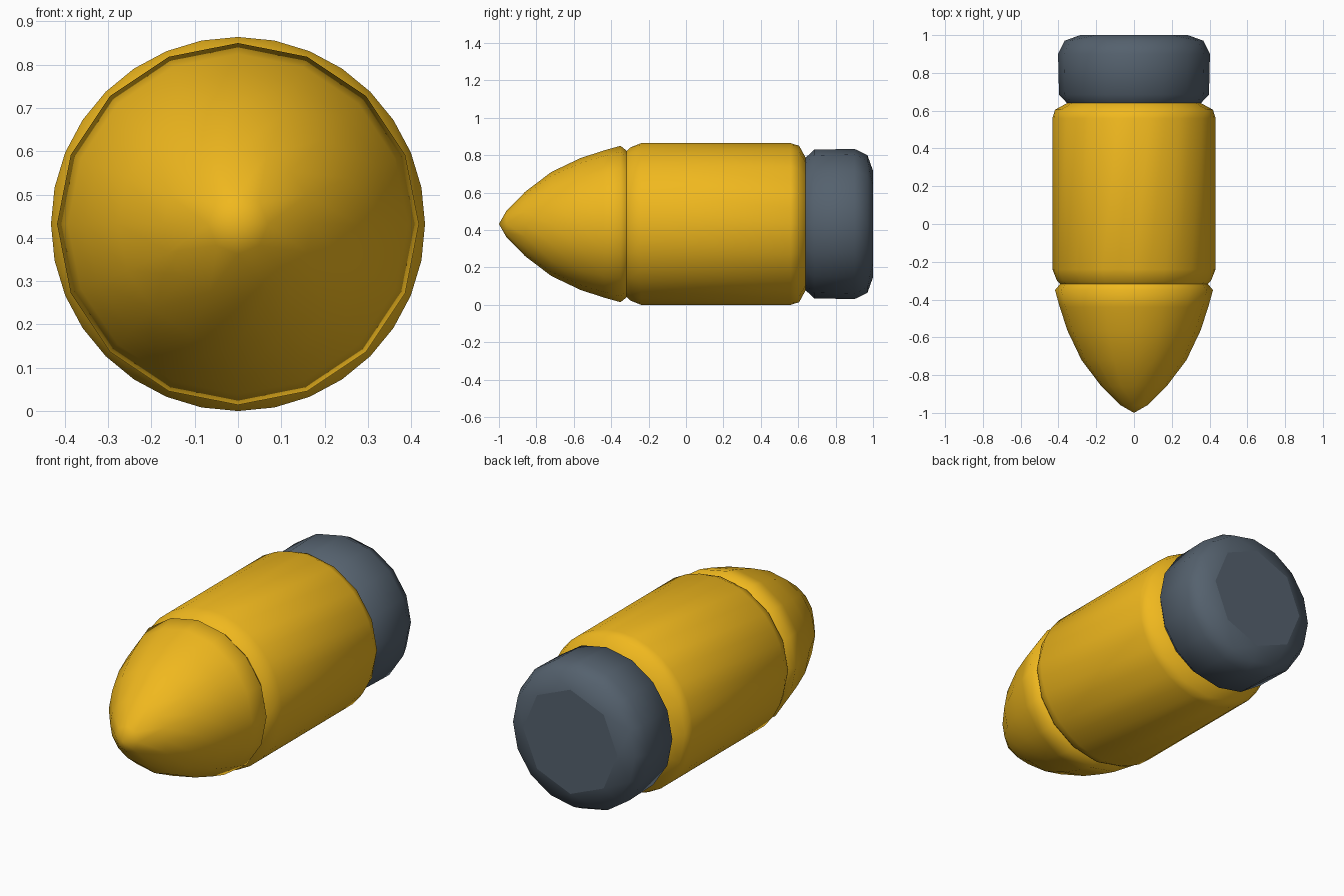
import bpy, bmesh, math

if "Cube" in bpy.data.objects:
    bpy.data.objects.remove(bpy.data.objects["Cube"])

AXIS_Z = 0.432


def material(name, rgb):
    m = bpy.data.materials.new(name)
    m.diffuse_color = (*rgb, 1)
    m.use_nodes = True
    m.node_tree.nodes["Principled BSDF"].inputs["Base Color"].default_value = m.diffuse_color
    return m


def lathe(name, rings, mat, tip=None):
    """Revolve (y, radius, sides) rings about the long axis; sides may halve or double between rings."""
    bm = bmesh.new()

    def ring(y, r, n):
        return [bm.verts.new((r * math.sin(2 * math.pi * i / n), y,
                              AXIS_Z + r * math.cos(2 * math.pi * i / n))) for i in range(n)]

    loops = [ring(*r) for r in rings]
    for a, b in zip(loops, loops[1:]):
        if len(a) < len(b):
            a, b = b, a
        n, m = len(b), len(a)
        for i in range(n):
            j = (i + 1) % n
            if m == n:
                bm.faces.new((a[i], a[j], b[j], b[i]))
            else:
                p, q, s = a[2 * i], a[2 * i + 1], a[(2 * i + 2) % m]
                bm.faces.new((p, q, b[i]))
                bm.faces.new((q, b[j], b[i]))
                bm.faces.new((q, s, b[j]))
    first = loops[0]
    if tip is not None:
        t = bm.verts.new((0, tip, AXIS_Z))
        for i in range(len(first)):
            bm.faces.new((first[i], first[(i + 1) % len(first)], t))
    for f in bm.faces:
        f.smooth = True
    # flat end caps
    if tip is None:
        bm.faces.new(first)
    bm.faces.new(loops[-1])
    bmesh.ops.recalc_face_normals(bm, faces=bm.faces)
    # crease the cap rims
    for f in bm.faces:
        if len(f.verts) > 4:
            for e in f.edges:
                e.smooth = False
    me = bpy.data.meshes.new(name)
    bm.to_mesh(me)
    bm.free()
    me.materials.append(mat)
    ob = bpy.data.objects.new(name, me)
    bpy.context.collection.objects.link(ob)
    return ob


gold = material("gold", (0.87, 0.48, 0.013))
slate = material("slate", (0.09, 0.12, 0.155))

# pointed nose
lathe("nose_cone", [(-0.96, 0.07, 8), (-0.86, 0.172, 16), (-0.72, 0.278, 16),
                    (-0.565, 0.352, 16), (-0.44, 0.393, 16), (-0.35, 0.418, 16),
                    (-0.313, 0.388, 16)], gold, tip=-1.0)

# cylindrical casing with rounded shoulders
lathe("casing", [(-0.32, 0.388, 16), (-0.30, 0.408, 16), (-0.24, 0.432, 32),
                 (0.56, 0.432, 32), (0.605, 0.418, 16), (0.645, 0.345, 16)], gold)

# rear base
lathe("rear_base", [(0.635, 0.35, 16), (0.685, 0.397, 16), (0.90, 0.402, 16),
                    (0.97, 0.368, 16), (1.0, 0.285, 8)], slate)
